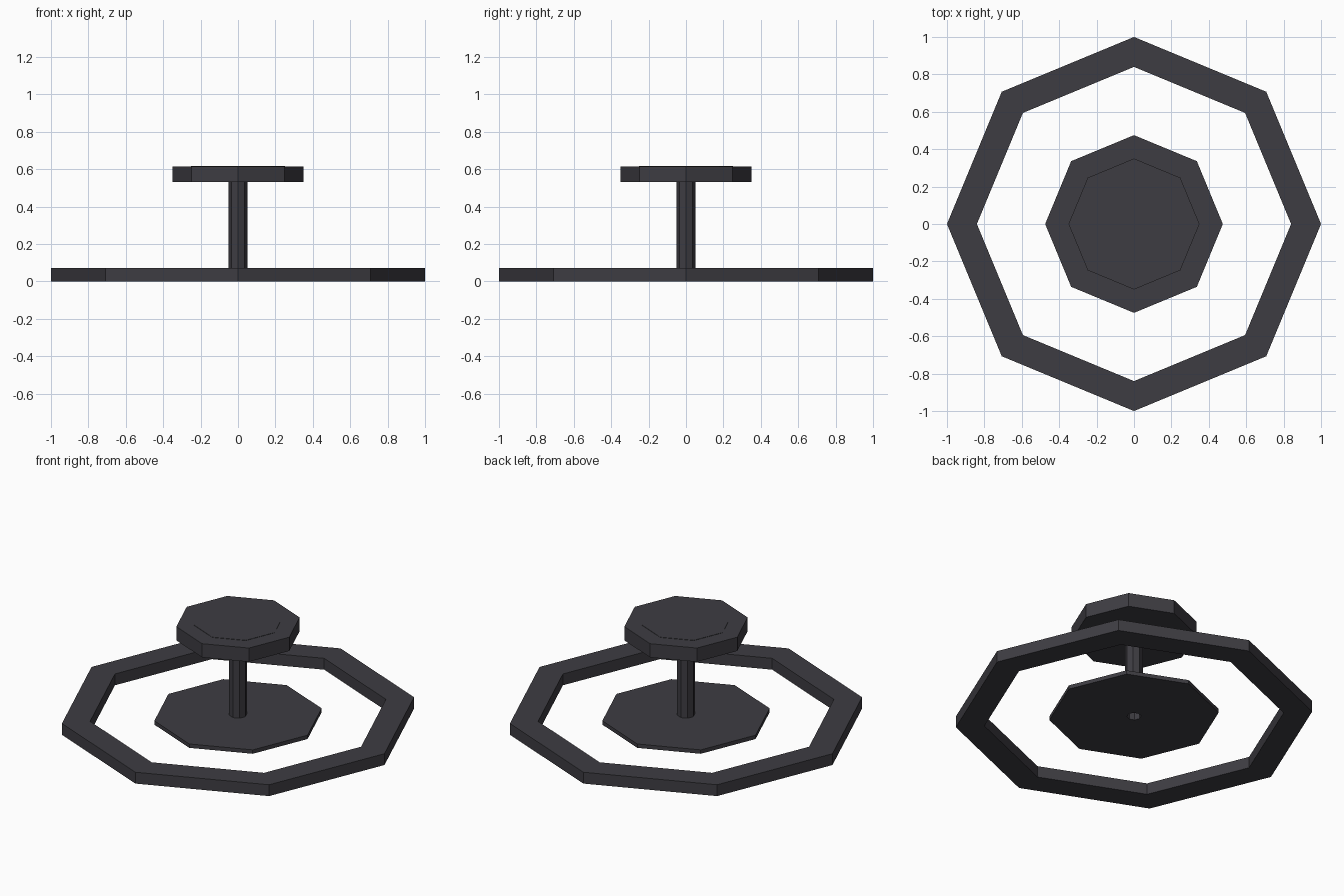
import bpy, bmesh, math

if "Cube" in bpy.data.objects:
    bpy.data.objects.remove(bpy.data.objects["Cube"])

SIDES = 8

mat = bpy.data.materials.new("charcoal")
mat.diffuse_color = (0.048, 0.046, 0.055, 1)
mat.use_nodes = True
mat.node_tree.nodes["Principled BSDF"].inputs["Base Color"].default_value = mat.diffuse_color


def octagon(bm, r, z):
    """Loop of vertices with corners on the axes."""
    return [bm.verts.new((r * math.cos(2 * math.pi * i / SIDES),
                          r * math.sin(2 * math.pi * i / SIDES), z))
            for i in range(SIDES)]


def turned(name, profile, closed=False, cap_start=False, cap_end=False):
    """Eight-sided turned part from a (radius, z) profile."""
    bm = bmesh.new()
    loops = [octagon(bm, r, z) for r, z in profile]
    pairs = list(zip(loops, loops[1:]))
    if closed:
        pairs.append((loops[-1], loops[0]))
    for a, b in pairs:
        for i in range(SIDES):
            j = (i + 1) % SIDES
            bm.faces.new((a[i], a[j], b[j], b[i]))
    if cap_start:
        bm.faces.new(loops[0][::-1])
    if cap_end:
        bm.faces.new(loops[-1])
    bmesh.ops.recalc_face_normals(bm, faces=bm.faces)
    mesh = bpy.data.meshes.new(name)
    bm.to_mesh(mesh)
    bm.free()
    mesh.materials.append(mat)
    ob = bpy.data.objects.new(name, mesh)
    bpy.context.collection.objects.link(ob)
    return ob


# Outer floor ring
turned("outer_ring", [(0.84, 0), (1, 0), (1, 0.07), (0.84, 0.07)], closed=True)

# Thin base plate with a small socket hole
turned("base_plate", [(0.04, 0.02), (0.475, 0.02), (0.475, 0.044), (0.04, 0.044)],
       closed=True)

# Stem, hollow above the socket
turned("stem", [(0.04, 0.044), (0.05, 0.044), (0.05, 0.535), (0.04, 0.535)],
       closed=True)

# Top cap, with a barely raised centre panel
turned("top_cap", [(0.35, 0.53), (0.35, 0.615)], cap_start=True, cap_end=True)
turned("cap_panel", [(0.25, 0.6145), (0.25, 0.617)], cap_start=True, cap_end=True)
